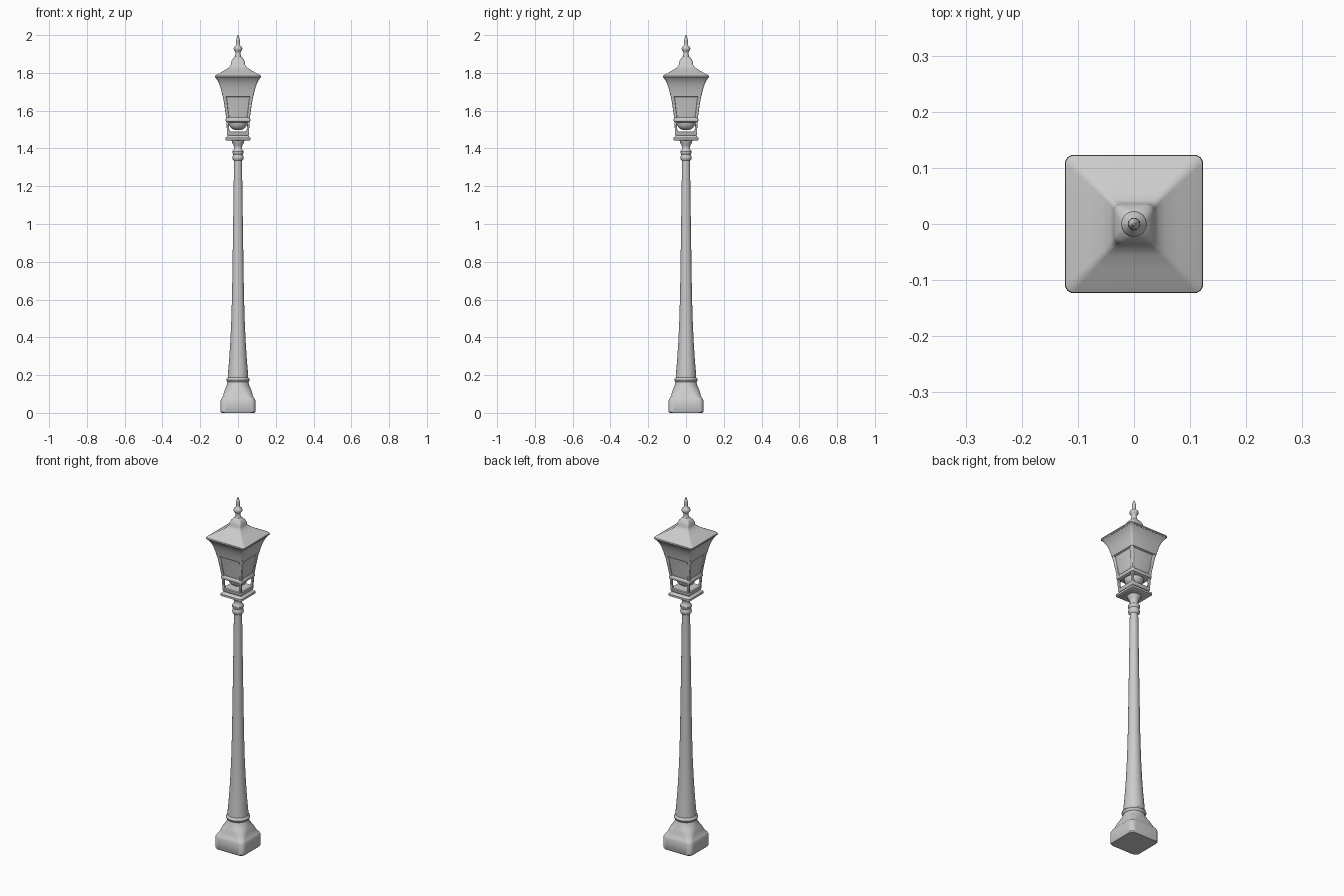
import bpy, bmesh, math


def finish(name, bm, angle=35):
    bmesh.ops.recalc_face_normals(bm, faces=bm.faces)
    mesh = bpy.data.meshes.new(name)
    bm.to_mesh(mesh)
    bm.free()
    obj = bpy.data.objects.new(name, mesh)
    bpy.context.collection.objects.link(obj)
    bpy.ops.object.select_all(action='DESELECT')
    bpy.context.view_layer.objects.active = obj
    obj.select_set(True)
    bpy.ops.object.shade_smooth_by_angle(angle=math.radians(angle))
    return obj


def add_loft(bm, levels, seg=6):
    """Stack rounded squares (x, y centre optional): half width, z, roundness (1 = circle)."""
    rings = []
    for half, z, k, *centre in levels:
        cx, cy = centre if centre else (0, 0)
        r = half * min(k, 0.97)
        ring = []
        for corner in range(4):
            mid = math.pi / 4 + corner * math.pi / 2
            ox = math.copysign(half - r, math.cos(mid))
            oy = math.copysign(half - r, math.sin(mid))
            for i in range(seg + 1):
                a = corner * math.pi / 2 + i / seg * math.pi / 2
                ring.append(bm.verts.new((cx + ox + r * math.cos(a),
                                          cy + oy + r * math.sin(a), z)))
        rings.append(ring)
    n = len(rings[0])
    for lo, hi in zip(rings, rings[1:]):
        for i in range(n):
            j = (i + 1) % n
            bm.faces.new((lo[i], lo[j], hi[j], hi[i]))
    bm.faces.new(rings[0][::-1])
    bm.faces.new(rings[-1])


def loft(name, levels, seg=6):
    bm = bmesh.new()
    add_loft(bm, levels, seg)
    return finish(name, bm)


def four_corners(name, levels):
    """Repeat a bar at each corner; levels are (outer half width, z, bar half size)."""
    bm = bmesh.new()
    for sx in (-1, 1):
        for sy in (-1, 1):
            add_loft(bm, [(s, z, 0.5, sx * (w - s), sy * (w - s)) for w, z, s in levels], 3)
    return finish(name, bm)


# Square plinth blending into a round foot
loft("base", [(0.088, 0, 0.3), (0.092, 0.006, 0.3), (0.092, 0.066, 0.3),
              (0.087, 0.078, 0.32), (0.079, 0.088, 0.4), (0.076, 0.105, 0.55),
              (0.068, 0.128, 0.8), (0.060, 0.145, 1), (0.054, 0.165, 1)])

# Moulded ring and tapering round column
loft("base_ring", [(0.052, 0.160, 1), (0.059, 0.166, 1), (0.062, 0.175, 1),
                   (0.059, 0.184, 1), (0.052, 0.190, 1)])
loft("column", [(0.055, 0.17, 1), (0.053, 0.21, 1), (0.047, 0.28, 1), (0.041, 0.37, 1),
                (0.035, 0.50, 1), (0.031, 0.65, 1), (0.028, 0.85, 1), (0.025, 1.05, 1),
                (0.021, 1.34, 1)])

# Turned capital under the lantern
loft("capital", [(0.021, 1.335, 1), (0.028, 1.342, 1), (0.030, 1.352, 1), (0.027, 1.362, 1),
                 (0.025, 1.368, 1), (0.030, 1.376, 1), (0.030, 1.385, 1), (0.022, 1.396, 1),
                 (0.021, 1.408, 1), (0.025, 1.420, 1), (0.032, 1.432, 0.9), (0.034, 1.446, 0.7)])

# Square plate and stepped tray
loft("lantern_plate", [(0.060, 1.441, 0.1), (0.067, 1.445, 0.1), (0.067, 1.456, 0.1),
                       (0.060, 1.460, 0.1), (0.055, 1.468, 0.1), (0.059, 1.474, 0.1),
                       (0.059, 1.486, 0.1), (0.055, 1.490, 0.1)], 3)

# Open gallery with corner posts and the round bowl between them
four_corners("gallery_posts", [(0.058, 1.485, 0.007), (0.060, 1.515, 0.006),
                               (0.062, 1.55, 0.007)])
loft("lamp_bowl", [(0.010, 1.497, 1), (0.026, 1.501, 1), (0.038, 1.509, 1),
                   (0.046, 1.521, 1), (0.049, 1.535, 1), (0.050, 1.55, 1)])

# Lower lantern rim
loft("lantern_rim", [(0.058, 1.538, 0.12), (0.064, 1.542, 0.12), (0.066, 1.550, 0.12),
                     (0.064, 1.560, 0.12), (0.060, 1.564, 0.12)], 3)

# Glazed body, set slightly behind the corner bars
loft("lantern_glass", [(0.055, 1.555, 0.12), (0.062, 1.60, 0.12), (0.071, 1.66, 0.12),
                       (0.077, 1.69, 0.12)], 3)
four_corners("lantern_bars", [(0.062, 1.555, 0.008), (0.068, 1.60, 0.008),
                              (0.077, 1.66, 0.009), (0.084, 1.69, 0.009)])

# Flared cornice
loft("cornice", [(0.076, 1.672, 0.1), (0.082, 1.676, 0.1), (0.087, 1.70, 0.1),
                 (0.094, 1.728, 0.1), (0.103, 1.75, 0.1), (0.115, 1.770, 0.1),
                 (0.121, 1.776, 0.1)], 4)

# Pyramid roof with a rounded square crown
loft("roof", [(0.119, 1.773, 0.12), (0.123, 1.777, 0.12), (0.122, 1.784, 0.12),
              (0.112, 1.791, 0.12), (0.080, 1.808, 0.12), (0.055, 1.824, 0.14),
              (0.042, 1.835, 0.2), (0.037, 1.845, 0.3), (0.036, 1.857, 0.35),
              (0.031, 1.870, 0.5), (0.023, 1.881, 0.8), (0.017, 1.887, 1)])

# Pointed finial
loft("finial", [(0.018, 1.884, 1), (0.014, 1.897, 1), (0.013, 1.908, 1), (0.016, 1.915, 1),
                (0.022, 1.922, 1), (0.023, 1.930, 1), (0.020, 1.938, 1), (0.012, 1.945, 1),
                (0.009, 1.955, 1), (0.011, 1.966, 1), (0.010, 1.975, 1), (0.006, 1.989, 1),
                (0.002, 2.0, 1)], 4)
